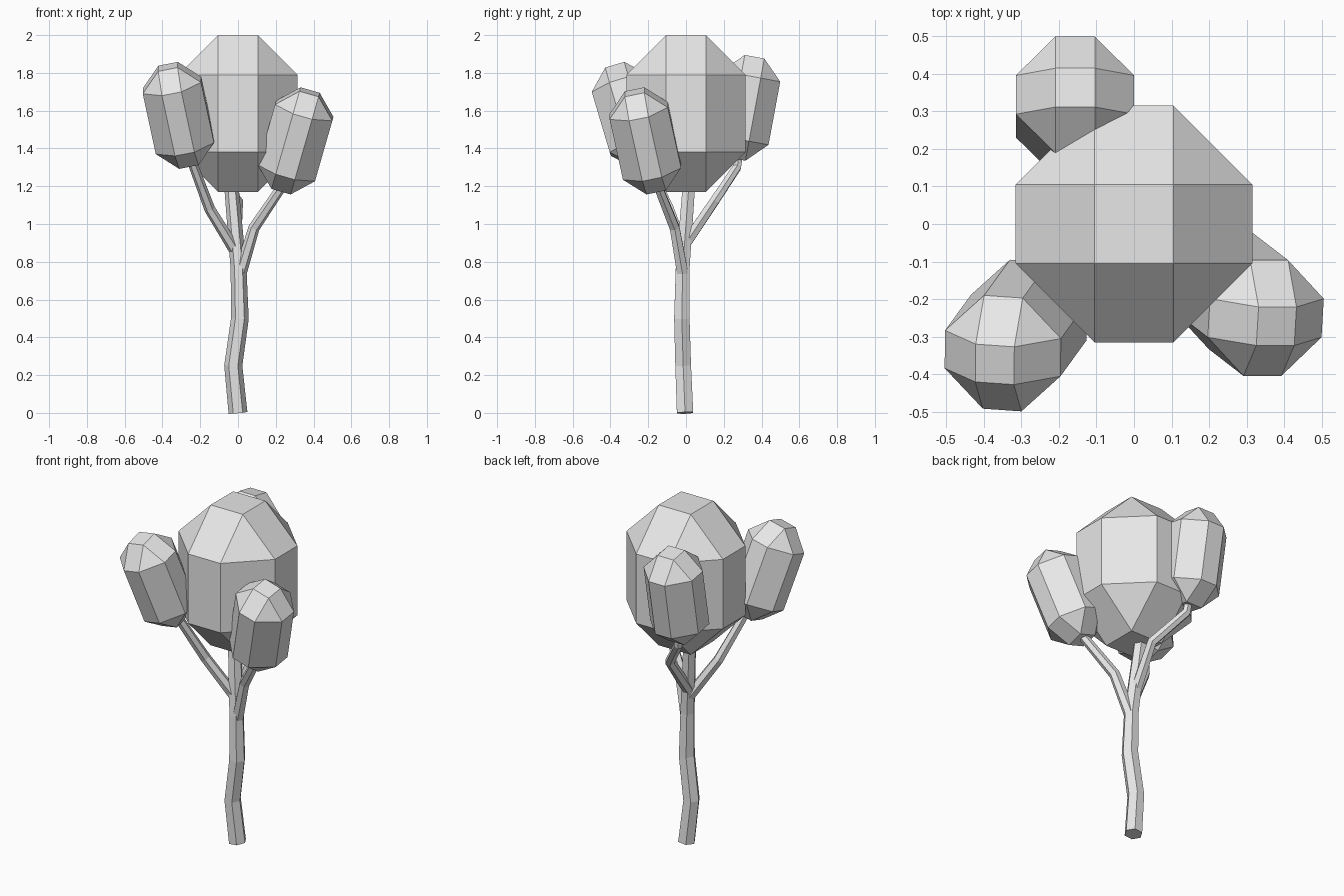
import bpy
import bmesh
from math import radians
from mathutils import Euler, Matrix, Vector

cube = bpy.data.objects.get("Cube")
if cube:
    bpy.data.objects.remove(cube, do_unlink=True)

GREY = (0.8, 0.8, 0.8, 1.0)
grey = bpy.data.materials.new("light_grey")
grey.use_nodes = True
grey.diffuse_color = GREY
grey.node_tree.nodes["Principled BSDF"].inputs["Base Color"].default_value = GREY


def add_object(name, bm):
    mesh = bpy.data.meshes.new(name)
    bm.to_mesh(mesh)
    bm.free()
    mesh.materials.append(grey)
    obj = bpy.data.objects.new(name, mesh)
    bpy.context.collection.objects.link(obj)
    return obj


def foliage(name, centre, width, height, tilt=(0, 0, 0)):
    """Box with every edge cut back by a third of its width, then tilted."""
    bm = bmesh.new()
    bmesh.ops.create_cube(bm, size=1, matrix=Matrix.Diagonal((width, width, height, 1)))
    bmesh.ops.bevel(bm, geom=bm.edges[:], offset=width / 3, segments=1,
                    affect='EDGES', profile=0.5)
    turn = Euler([radians(a) for a in tilt]).to_matrix().to_4x4()
    bm.transform(Matrix.Translation(centre) @ turn)
    return add_object(name, bm)


def limb(name, path, radii, sides=6):
    """Faceted tube along a path, closed at both ends."""
    bm = bmesh.new()
    points = [Vector(p) for p in path]
    rings = []
    for i, (point, radius) in enumerate(zip(points, radii)):
        along = points[min(i + 1, len(points) - 1)] - points[max(i - 1, 0)]
        turn = Vector((0, 0, 1)).rotation_difference(along)
        ring = []
        for k in range(sides):
            spoke = Matrix.Rotation(radians(360 * k / sides), 3, 'Z') @ Vector((radius, 0, 0))
            ring.append(bm.verts.new(point + turn @ spoke))
        rings.append(ring)
    for low, high in zip(rings, rings[1:]):
        for k in range(sides):
            n = (k + 1) % sides
            bm.faces.new((low[k], low[n], high[n], high[k]))
    bm.faces.new(rings[0][::-1])
    bm.faces.new(rings[-1])
    return add_object(name, bm)


# Foliage
foliage("main_crown", (0, 0, 1.585), 0.63, 0.83)
foliage("left_crown", (0.305, -0.215, 1.44), 0.315, 0.55, (12, 16, 0))
foliage("right_crown", (-0.315, -0.297, 1.575), 0.315, 0.55, (17, -11, -4))
foliage("back_crown", (-0.157, 0.313, 1.615), 0.315, 0.55, (-10.5, 0, 0))

# Trunk and branches
limb("trunk",
     [(0, -0.005, 0), (-0.025, -0.015, 0.25), (0.01, -0.022, 0.5),
      (0.003, -0.018, 0.76), (-0.035, 0.015, 1.2), (-0.035, 0.015, 1.3)],
     [0.05, 0.048, 0.047, 0.042, 0.038, 0.036])
limb("left_branch",
     [(0.012, -0.018, 0.74), (0.085, -0.06, 0.98), (0.22, -0.14, 1.18), (0.26, -0.17, 1.25)],
     [0.034, 0.03, 0.026, 0.025])
limb("right_branch",
     [(-0.015, -0.01, 0.86), (-0.15, -0.09, 1.08), (-0.24, -0.2, 1.32), (-0.26, -0.22, 1.38)],
     [0.032, 0.029, 0.025, 0.024])
limb("back_branch",
     [(-0.015, 0, 0.9), (0, 0.15, 1.12), (-0.14, 0.27, 1.3), (-0.15, 0.29, 1.42)],
     [0.032, 0.028, 0.025, 0.024])
